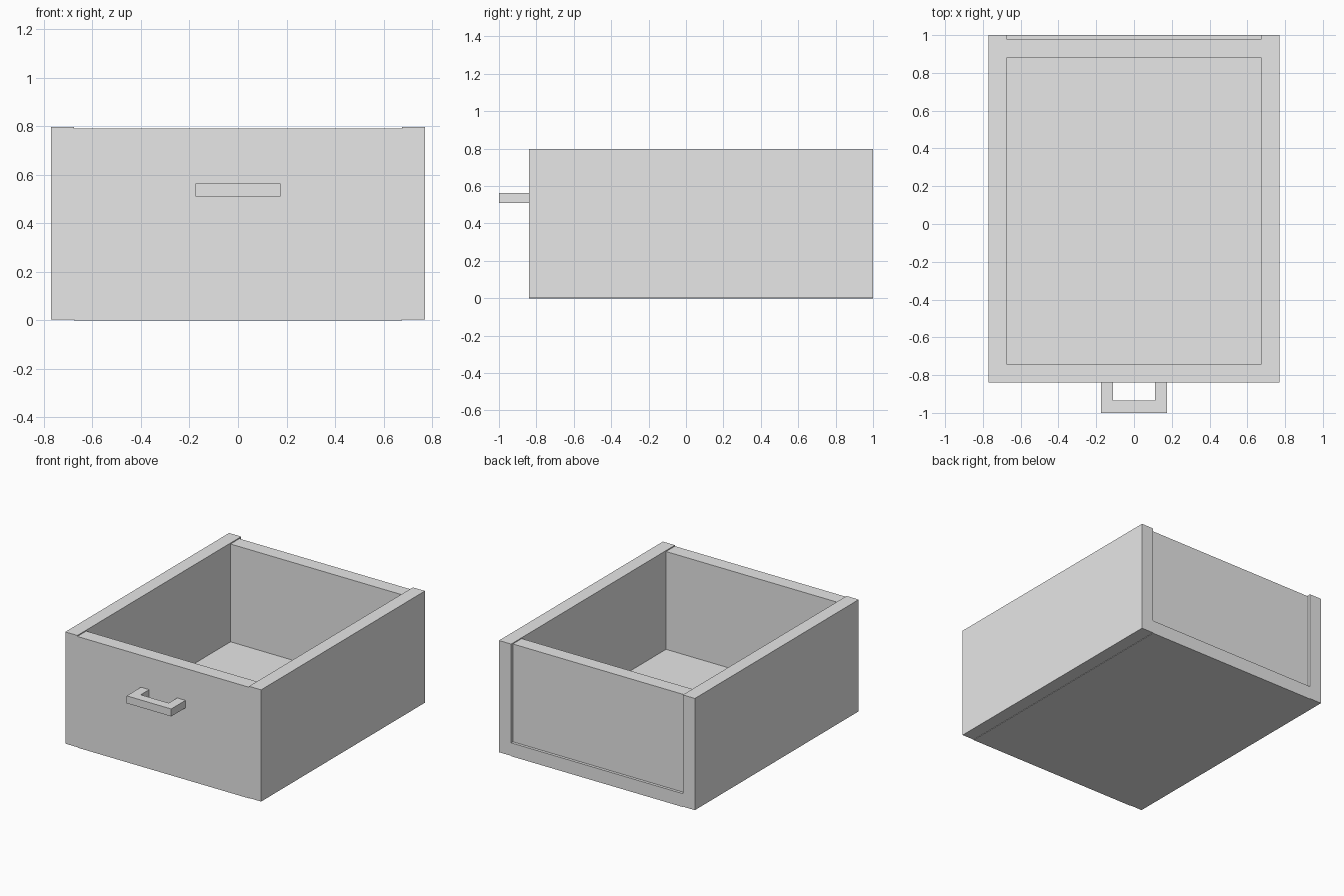
import bpy
import bmesh
from mathutils import Matrix, Vector

if "Cube" in bpy.data.objects:
    bpy.data.objects.remove(bpy.data.objects["Cube"], do_unlink=True)

grey = bpy.data.materials.new("plain_grey")
grey.use_nodes = True
grey.diffuse_color = (0.8, 0.8, 0.8, 1)
grey.node_tree.nodes["Principled BSDF"].inputs["Base Color"].default_value = grey.diffuse_color


def board(name, *boxes):
    """Make one object from boxes given as (low corner, high corner)."""
    bm = bmesh.new()
    for low, high in boxes:
        low, high = Vector(low), Vector(high)
        place = Matrix.Translation((low + high) / 2) @ Matrix.Diagonal((high - low).to_4d())
        bmesh.ops.create_cube(bm, size=1, matrix=place)
    mesh = bpy.data.meshes.new(name)
    bm.to_mesh(mesh)
    bm.free()
    mesh.materials.append(grey)
    obj = bpy.data.objects.new(name, mesh)
    bpy.context.collection.objects.link(obj)
    return obj


FRONT, BACK = -0.84, 1.0
INNER, OUTER = 0.675, 0.77
FLOOR_TOP = 0.095

# Side walls, a touch taller than the end panels
board("right_side", ((-OUTER, FRONT, 0.003), (-INNER, BACK, 0.797)))
board("left_side", ((INNER, FRONT, 0.003), (OUTER, BACK, 0.797)))

# Floor between the sides
board("floor", ((-INNER, FRONT, 0), (INNER, BACK, FLOOR_TOP)))

# End panels, tongued slightly into the sides; the back one is recessed
for name, y in (("front_panel", FRONT), ("back_panel", 0.88)):
    board(name, ((-0.685, y, FLOOR_TOP), (0.69, y + 0.1, 0.79)))

# Pull handle: grip bar and two posts
GRIP_BACK, LOW, HIGH = -0.935, 0.51, 0.563
board("handle",
      ((-0.175, -1, LOW), (0.175, GRIP_BACK, HIGH)),
      ((-0.175, GRIP_BACK, LOW), (-0.11, FRONT, HIGH)),
      ((0.11, GRIP_BACK, LOW), (0.175, FRONT, HIGH)))
